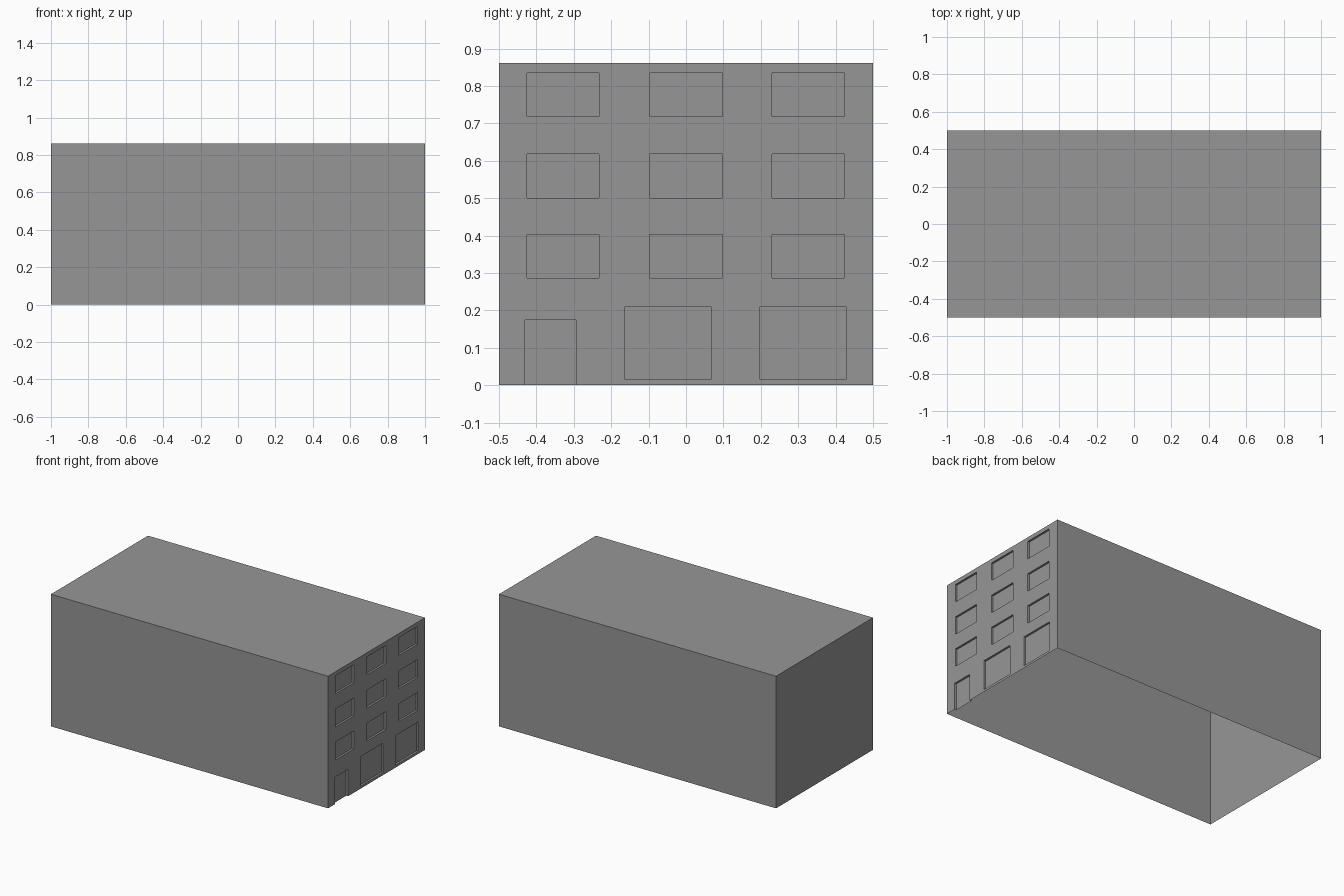
import bpy
import bmesh

cube = bpy.data.objects.get("Cube")
if cube:
    bpy.data.objects.remove(cube, do_unlink=True)

X, Y, H = 1.0, 0.5, 0.862      # half length, half width, height
DEPTH = 0.013                  # recess of the openings

grey = bpy.data.materials.new("plain grey")
grey.use_nodes = True
colour = (0.305, 0.305, 0.305, 1)
grey.diffuse_color = colour
grey.node_tree.nodes["Principled BSDF"].inputs["Base Color"].default_value = colour


def make_object(name, quads):
    """Build a flat-shaded object from quads, each a list of four corners."""
    bm = bmesh.new()
    for corners in quads:
        bm.faces.new([bm.verts.new(c) for c in corners])
    bmesh.ops.remove_doubles(bm, verts=bm.verts, dist=0.0001)
    mesh = bpy.data.meshes.new(name)
    bm.to_mesh(mesh)
    bm.free()
    mesh.materials.append(grey)
    obj = bpy.data.objects.new(name, mesh)
    bpy.context.collection.objects.link(obj)


def facing(x, y0, y1, z0, z1):
    """Upright quad facing +x."""
    return [(x, y0, z0), (x, y1, z0), (x, y1, z1), (x, y0, z1)]


def recess(y0, y1, z0, z1):
    """Sunken panel with its reveals; no sill where it meets the ground."""
    outer, inner = facing(X, y0, y1, z0, z1), facing(X - DEPTH, y0, y1, z0, z1)
    quads = [inner]
    for i in range(0 if z0 > 0 else 1, 4):
        j = (i + 1) % 4
        quads.append([outer[i], outer[j], inner[j], inner[i]])
    return quads


# Openings as (y0, y1, z0, z1)
door = (-0.43, -0.294, 0, 0.175)
shops = [(-0.165, 0.068, 0.016, 0.209), (0.196, 0.429, 0.016, 0.209)]
columns = [(-0.425, -0.232), (-0.098, 0.098), (0.23, 0.424)]
rows = [(z, z + 0.117) for z in (0.286, 0.501, 0.718)]
windows = [c + r for r in rows for c in columns]

# Plain walls and roof, open underneath
a, b, c, d = [(-X, -Y, 0), (X, -Y, 0), (X, Y, 0), (-X, Y, 0)]
e, f, g, h = [(p[0], p[1], H) for p in (a, b, c, d)]
make_object("walls_and_roof", [[a, b, f, e], [c, d, h, g], [d, a, e, h], [e, f, g, h]])


# Facade: a strip per storey, split around its openings
def storey(z_low, z_high, openings):
    ys = sorted({-Y, Y} | {y for o in openings for y in o[:2]})
    zs = sorted({z_low, z_high} | {z for o in openings for z in o[2:]})
    quads = []
    for y0, y1 in zip(ys, ys[1:]):
        for z0, z1 in zip(zs, zs[1:]):
            my, mz = (y0 + y1) / 2, (z0 + z1) / 2
            if not any(o[0] < my < o[1] and o[2] < mz < o[3] for o in openings):
                quads.append(facing(X, y0, y1, z0, z1))
    return quads


levels = [0, 0.25, 0.45, 0.67, H]
facade = []
for low, high in zip(levels, levels[1:]):
    inside = [o for o in [door] + shops + windows if low <= o[2] < high]
    facade += storey(low, high, inside)
make_object("facade", facade)

# Recessed door and windows
make_object("door", recess(*door))
for i, o in enumerate(shops, 1):
    make_object(f"shop_window_{i}", recess(*o))
for i, o in enumerate(windows, 1):
    make_object(f"upper_window_{i}", recess(*o))
